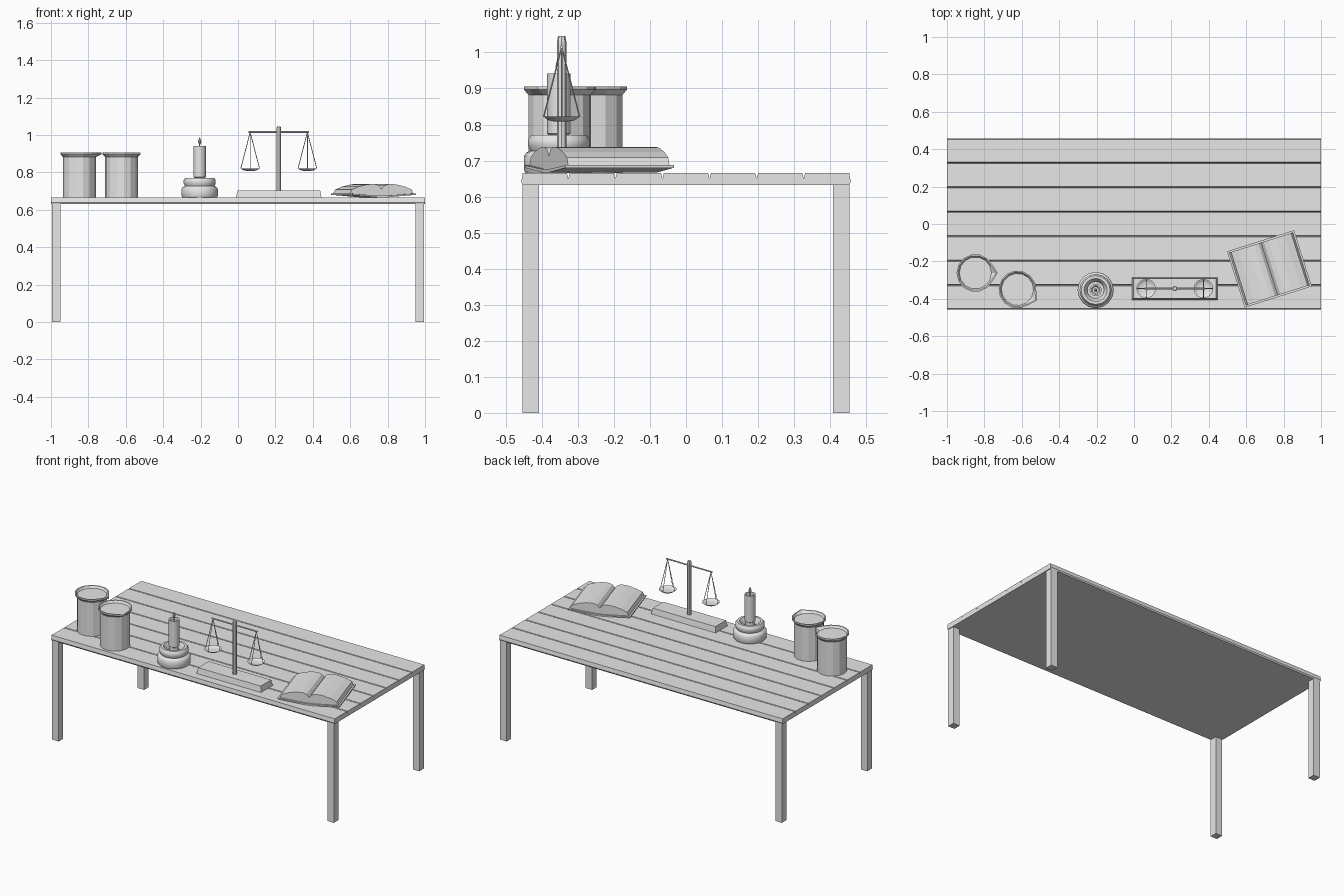
import bpy, bmesh, math
from mathutils import Vector, Matrix

if "Cube" in bpy.data.objects:
    bpy.data.objects.remove(bpy.data.objects["Cube"])

grey = bpy.data.materials.new("plain_grey")
grey.use_nodes = True
COLOUR = (0.8, 0.8, 0.8, 1)
grey.diffuse_color = COLOUR
grey.node_tree.nodes["Principled BSDF"].inputs["Base Color"].default_value = COLOUR

TOP = 0.665      # table surface height
ROW = -0.345     # depth of the scales and candle


def finish(name, bm, smooth=None):
    bmesh.ops.recalc_face_normals(bm, faces=bm.faces)
    mesh = bpy.data.meshes.new(name)
    bm.to_mesh(mesh)
    bm.free()
    mesh.materials.append(grey)
    obj = bpy.data.objects.new(name, mesh)
    bpy.context.collection.objects.link(obj)
    if smooth:
        bpy.ops.object.select_all(action="DESELECT")
        obj.select_set(True)
        bpy.context.view_layer.objects.active = obj
        bpy.ops.object.shade_smooth_by_angle(angle=math.radians(smooth))
    return obj


def box(name, lo, hi, taper=0):
    bm = bmesh.new()
    bmesh.ops.create_cube(bm, size=1)
    lo, hi = Vector(lo), Vector(hi)
    for v in bm.verts:
        inset = taper if v.co.z > 0 else 0
        for i in range(3):
            side = 1 if v.co[i] > 0 else -1
            v.co[i] = (hi if side > 0 else lo)[i] - (side * inset if i < 2 else 0)
    return finish(name, bm)


def extrude(name, outline, length, matrix):
    """Extrude a closed (side, height) outline along local y, centred."""
    bm = bmesh.new()
    face = bm.faces.new([bm.verts.new((u, -length / 2, z)) for u, z in outline])
    new = bmesh.ops.extrude_face_region(bm, geom=[face])["geom"]
    bmesh.ops.translate(bm, vec=(0, length, 0),
                        verts=[g for g in new if isinstance(g, bmesh.types.BMVert)])
    bm.transform(matrix)
    return finish(name, bm)


def lathe(name, profile, x, y, sides, smooth=None, spout=None):
    """Turn (radius, height) points; a spout angle pulls out the lip there."""
    bm = bmesh.new()
    rings = []
    for r, z in profile:
        ring = []
        for i in range(sides):
            a = 2 * math.pi * i / sides + (spout or 0)
            pull = 0.018 if spout is not None and i == 0 and r > 0.092 else 0
            ring.append(bm.verts.new((x + (r + pull) * math.cos(a),
                                      y + (r + pull) * math.sin(a), z)))
        rings.append(ring)
    for a, b in zip(rings, rings[1:]):
        for i in range(sides):
            j = (i + 1) % sides
            bm.faces.new((a[i], a[j], b[j], b[i]))
    bm.faces.new(rings[0])
    bm.faces.new(rings[-1])
    return finish(name, bm, smooth)


def rod(name, start, end, radius, sides=6):
    start, end = Vector(start), Vector(end)
    axis = end - start
    bm = bmesh.new()
    bmesh.ops.create_cone(bm, cap_ends=True, segments=sides, radius1=radius,
                          radius2=radius, depth=axis.length)
    turn = axis.to_track_quat("Z", "Y").to_matrix().to_4x4()
    bm.transform(Matrix.Translation((start + end) / 2) @ turn)
    return finish(name, bm)


# Table top: seven planks parted by V grooves
HALF, PLANK = 0.457, 0.1306
outline = [(HALF - 0.004, 0.632), (HALF, 0.64), (HALF - 0.004, TOP)]
for i in range(3, -3, -1):
    g = (i - 0.5) * PLANK
    outline += [(g + 0.004, TOP), (g, TOP - 0.015), (g - 0.004, TOP)]
outline += [(0.004 - HALF, TOP), (-HALF, 0.64), (0.004 - HALF, 0.632)]
extrude("table_top", outline, 2, Matrix.Rotation(math.pi / 2, 4, "Z"))

# Legs
for sx, side in ((-1, "right"), (1, "left")):
    for sy, end in ((-1, "front"), (1, "back")):
        cx, cy = sx * 0.972, sy * 0.431
        box(f"{end}_{side}_leg", (cx - 0.023, cy - 0.023, 0), (cx + 0.023, cy + 0.023, 0.635))

# Beakers with a flared lip, a pouring spout and a shallow filled top
beaker = [(0.088, TOP), (0.088, 0.882), (0.101, 0.897), (0.101, 0.906),
          (0.094, 0.906), (0.086, 0.892)]
lathe("back_beaker", beaker, -0.848, -0.262, 14, spout=0)
lathe("front_beaker", beaker, -0.623, -0.35, 14, spout=-0.53)

# Candle in its round holder
CX, CY = -0.205, -0.353
lathe("candle_holder", [(0.092, TOP), (0.097, 0.675), (0.097, 0.712), (0.09, 0.722),
                        (0.079, 0.727), (0.086, 0.742), (0.086, 0.758), (0.077, 0.771),
                        (0.062, 0.771), (0.05, 0.755), (0.045, 0.735)], CX, CY, 16, 35)
lathe("candle", [(0.026, 0.73), (0.026, 0.77), (0.033, 0.775), (0.033, 0.942),
                 (0.024, 0.942), (0.018, 0.934)], CX, CY, 12, 35)
lathe("flame", [(0.003, 0.93), (0.003, 0.95), (0.009, 0.962), (0.007, 0.972),
                (0.001, 0.988)], CX, CY, 8)

# Balance scales
SX = 0.218
box("scales_base", (SX - 0.228, ROW - 0.06, TOP + 0.002),
    (SX + 0.228, ROW + 0.06, 0.703), 0.007)
lathe("scales_post", [(0.013, 0.69), (0.013, 1.03), (0.01, 1.045)], SX, ROW, 8)
rod("scales_beam", (SX - 0.162, ROW, 1.015), (SX + 0.162, ROW, 1.015), 0.005)
for s, side in ((-1, "right"), (1, "left")):
    px = SX + s * 0.153
    lathe(f"{side}_pan", [(0.02, 0.808), (0.038, 0.812), (0.052, 0.822),
                          (0.048, 0.822), (0.036, 0.815), (0.02, 0.812)], px, ROW, 14)
    for k in range(4):
        a = k * math.pi / 2
        rim = (px + 0.05 * math.cos(a), ROW + 0.05 * math.sin(a), 0.821)
        rod(f"{side}_pan_cord_{k + 1}", (px, ROW, 1.015), rim, 0.002, 4)

# Open book
place = Matrix.Translation((0.724, -0.24, 0)) @ Matrix.Rotation(math.radians(17.5), 4, "Z")


def mirrored(half):
    return half + [(-u, z) for u, z in reversed(half) if u]


cover = [(0, 0.667), (0.03, 0.667), (0.188, 0.68), (0.188, 0.687), (0.03, 0.676), (0, 0.676)]
pages = [(0, 0.676), (0.03, 0.676), (0.178, 0.687), (0.168, 0.708), (0.13, 0.724),
         (0.08, 0.736), (0.04, 0.738), (0.015, 0.73), (0, 0.712)]
extrude("book_cover", mirrored(cover), 0.315, place)
extrude("book_pages", mirrored(pages), 0.295, place)
